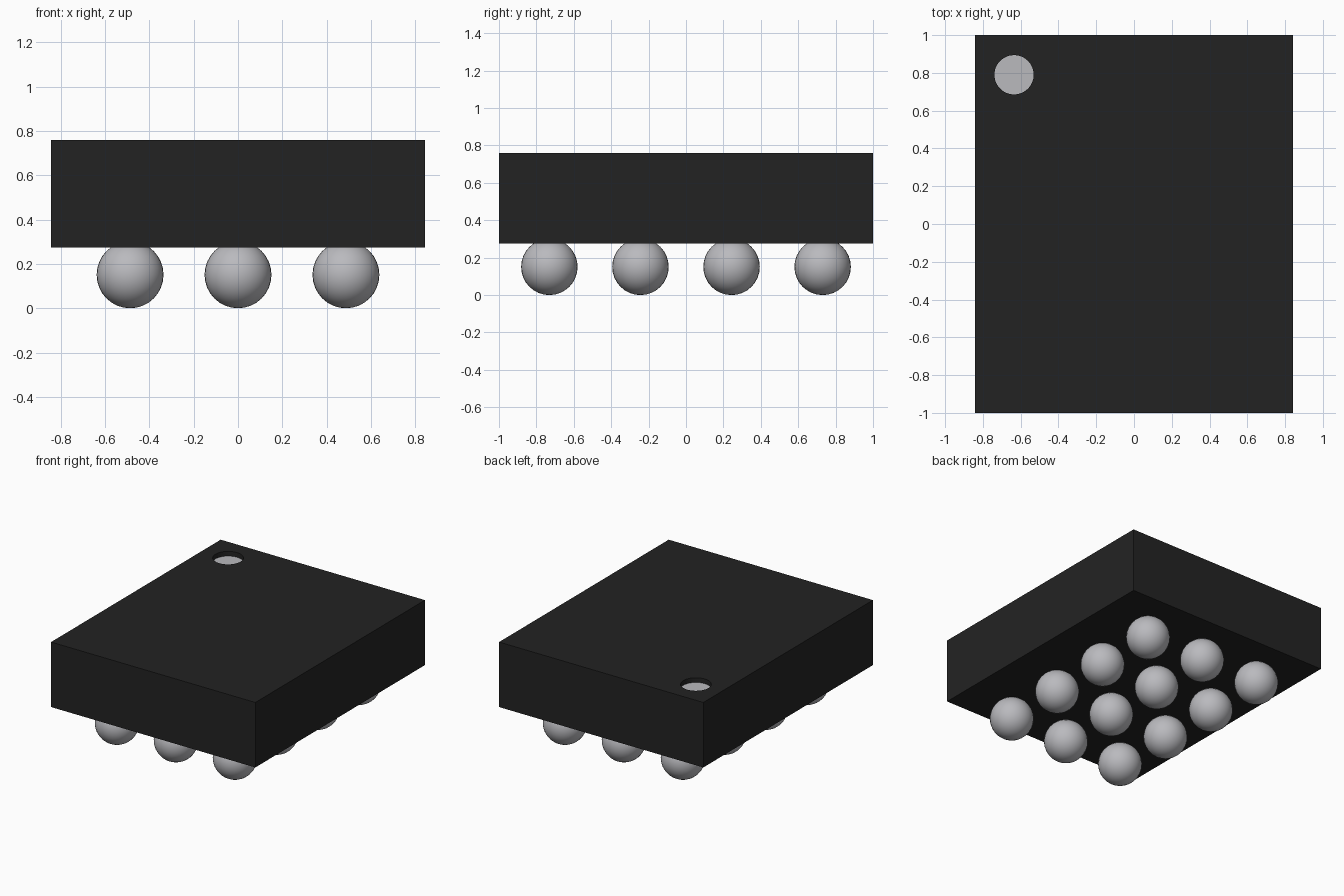
import bpy

if "Cube" in bpy.data.objects:
    bpy.data.objects.remove(bpy.data.objects["Cube"])

HALF_X, HALF_Y = 0.843, 1.0
BOTTOM, TOP = 0.275, 0.76
PITCH, RADIUS = 0.487, 0.151
MARK_X, MARK_Y, MARK_R, MARK_DEPTH = -0.635, 0.79, 0.104, 0.035


def material(name, color):
    m = bpy.data.materials.new(name)
    m.diffuse_color = (*color, 1)
    m.use_nodes = True
    m.node_tree.nodes["Principled BSDF"].inputs["Base Color"].default_value = m.diffuse_color
    return m


black = material("black plastic", (0.0165, 0.0165, 0.0165))
silver = material("solder silver", (0.49, 0.49, 0.515))


def finish(name, mat):
    ob = bpy.context.object
    ob.name = name
    ob.data.materials.append(mat)
    return ob


# Package body
bpy.ops.mesh.primitive_cube_add(size=1, location=(0, 0, (BOTTOM + TOP) / 2))
body = finish("package_body", black)
body.scale = (2 * HALF_X, 2 * HALF_Y, TOP - BOTTOM)
bpy.ops.object.transform_apply(location=False, rotation=False, scale=True)

# Round recess in the corner of the top face
bpy.ops.mesh.primitive_cylinder_add(vertices=48, radius=MARK_R, depth=2 * MARK_DEPTH,
                                    location=(MARK_X, MARK_Y, TOP))
cutter = finish("recess_cutter", black)
bpy.context.view_layer.objects.active = body
cut = body.modifiers.new("recess", 'BOOLEAN')
cut.operation = 'DIFFERENCE'
cut.solver = 'EXACT'
cut.object = cutter
bpy.ops.object.modifier_apply(modifier=cut.name)
bpy.data.objects.remove(cutter, do_unlink=True)

# Corner marker: the recess floor is silver
body.data.materials.clear()
body.data.materials.append(black)
body.data.materials.append(silver)
floor_z = TOP - MARK_DEPTH - body.location.z
for face in body.data.polygons:
    on_floor = face.normal.z > 0.9 and abs(face.center.z - floor_z) < 0.005
    face.material_index = 1 if on_floor else 0

# Grid of solder balls under the body
for row in range(4):
    for col in range(3):
        bpy.ops.mesh.primitive_uv_sphere_add(
            segments=32, ring_count=16, radius=RADIUS,
            location=((col - 1) * PITCH, (row - 1.5) * PITCH, RADIUS))
        finish(f"solder_ball_{row + 1}_{col + 1}", silver)
        bpy.ops.object.shade_smooth()
